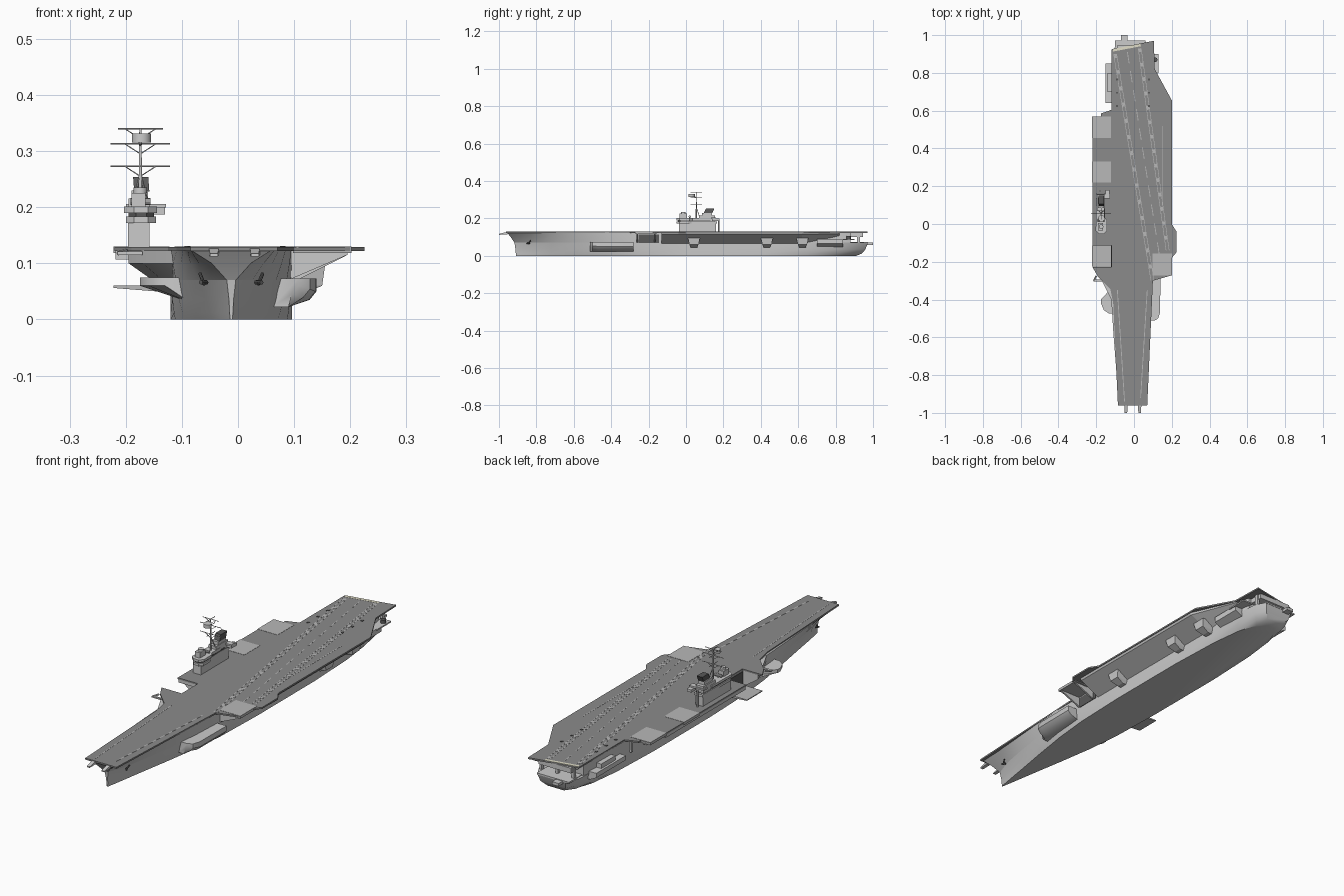
import bpy, bmesh, math
from mathutils import Vector

CX = -0.012  # hull centreline


def material(name, v):
    m = bpy.data.materials.new(name)
    m.diffuse_color = (*v, 1)
    return m


DECK = material("deck_grey", (.26, .26, .26))
LIGHT = material("light_grey", (.48, .48, .48))
DARK = material("dark_grey", (.10, .10, .10))
CREAM = material("cream", (.75, .73, .58))


def finish(name, bm, mat=None, smooth=False):
    bmesh.ops.recalc_face_normals(bm, faces=bm.faces)
    me = bpy.data.meshes.new(name)
    bm.to_mesh(me)
    bm.free()
    ob = bpy.data.objects.new(name, me)
    bpy.context.collection.objects.link(ob)
    if mat:
        me.materials.append(mat)
    if smooth:
        bpy.ops.object.select_all(action='DESELECT')
        ob.select_set(True)
        bpy.context.view_layer.objects.active = ob
        bpy.ops.object.shade_smooth_by_angle(angle=math.radians(35))
    return ob


def loft(name, sections, mat=None, smooth=False):
    """Skin closed rings of 3D points and cap both ends."""
    bm = bmesh.new()
    rings = [[bm.verts.new(p) for p in s] for s in sections]
    for a, b in zip(rings, rings[1:]):
        for i in range(len(a)):
            j = (i + 1) % len(a)
            bm.faces.new((a[i], a[j], b[j], b[i]))
    bm.faces.new(rings[0])
    bm.faces.new(rings[-1])
    return finish(name, bm, mat, smooth)


def slab(name, outline, z0, z1, mat=None):
    return loft(name, [[(x, y, z) for x, y in outline] for z in (z0, z1)], mat)


def along_y(name, profile, y0, y1, mat=None):
    return loft(name, [[(x, y, z) for x, z in profile] for y in (y0, y1)], mat)


def box(name, x0, x1, y0, y1, z0, z1, mat=None):
    return slab(name, [(x0, y0), (x1, y0), (x1, y1), (x0, y1)], z0, z1, mat)


def rod(name, p, q, r, n=8, mat=None, r2=None):
    p, q = Vector(p), Vector(q)
    d = (q - p).normalized()
    u = d.orthogonal().normalized()
    v = d.cross(u)
    ring = lambda c, rad: [c + rad * (u * math.cos(2 * math.pi * i / n) + v * math.sin(2 * math.pi * i / n))
                           for i in range(n)]
    return loft(name, [ring(p, r), ring(q, r if r2 is None else r2)], mat, n > 8)


def hull(name, levels):
    """Each level: z, then (y, half width) stations from stem to stern."""
    rings = []
    for z, st in levels:
        rings.append([(CX + w, y, z) for y, w in st] + [(CX - w, y, z) for y, w in reversed(st)])
    return loft(name, rings, None, True)


# lower hull with raked stem and rounded counter stern
ys = (-.83, -.72, -.58, -.42, -.25, 0, .4, .65, .8)


def level(z, stem, widths, *stern):
    return z, [stem] + list(zip(ys, widths)) + list(stern)


hull("lower_hull", [
    level(0, (-.91, .002), (.016, .034, .058, .083, .1, .108, .108, .098, .08), (.88, .052), (.91, .02)),
    level(.012, (-.91, .003), (.019, .038, .063, .087, .102, .108, .108, .102, .09), (.9, .07), (.94, .04)),
    level(.035, (-.912, .004), (.024, .045, .07, .093, .105, .108, .108, .106, .1), (.91, .085), (.96, .062)),
    level(.07, (-.917, .008), (.038, .058, .08, .099, .107, .108, .108, .108, .106), (.92, .097), (.972, .07))])
# upper hull flaring up to the flight deck
hull("upper_hull", [
    level(.07, (-.917, .008), (.038, .058, .08, .099, .107, .108, .108, .108, .105), (.86, .1), (.88, .095)),
    level(.1, (-.937, .035), (.058, .073, .09, .104, .108, .108, .108, .108, .105), (.86, .1), (.88, .095)),
    level(.124, (-.957, .073), (.078, .086, .097, .107, .108, .108, .108, .108, .105), (.86, .1), (.88, .095))])

# flight deck with the notch for the lowered lift
slab("flight_deck", [
    (-.085, -.962), (.07, -.962), (.1, -.3), (.2, -.272), (.2, -.18), (.225, -.15), (.225, -.04),
    (.2, 0), (.2, .655), (.11, .82), (.105, .97), (-.118, .925), (-.118, .605), (-.175, .585),
    (-.175, .57), (-.22, .57), (-.22, -.113), (-.12, -.113), (-.12, -.228), (-.22, -.228),
    (-.19, -.28), (-.125, -.345), (-.11, -.42)], .122, .129, DECK)

# lifts
for i, (x0, x1, y0, y1, z) in enumerate([(-.222, -.122, .455, .57, .13), (-.222, -.122, .22, .33, .13),
                                         (.098, .202, -.272, -.155, .13), (-.222, -.122, -.225, -.115, .06)]):
    along_y(f"lift_{i}", [(x0, z), (x1, z), (x1, z - .012), (x0, z - (.012 if i < 3 else .004))], y0, y1, LIGHT)
    if i == 2:
        for y in (y0 + .008, y1 - .016):
            along_y("lift_bracket", [(.09, .122), (.195, .122), (.195, .115), (.09, .07)], y, y + .008)
box("port_lift_door", -.1225, -.118, -.23, -.11, .065, .118, DARK)
box("starboard_lift_door", .094, .0975, -.255, -.145, .068, .115, DARK)

# sloped overhang on the starboard side with chutes under it
slope = [(.085, .123), (.197, .123), (.192, .113), (.085, .06)]
along_y("starboard_overhang", slope, -.13, .62)
loft("starboard_overhang_rear", [[(x, .62, z) for x, z in slope],
                                 [(.08, .82, .123), (.108, .82, .123), (.106, .82, .118), (.08, .82, .1)]])
for y in (.01, .4, .59):
    loft("starboard_chute", [[(x, y + s, z) for s in (a, .065 - a)] + [(.09, y + .065 - a, z), (.09, y + a, z)]
                             for x, z, a in ((.115, .045, .015), (.15, .06, .008), (.155, .095, 0))])

# port overhang, supports and slab below the deck edge
box("port_edge_slab", -.218, -.115, -.11, .455, .107, .123)
wedge = [(-.11, .123), (-.195, .123), (-.195, .1), (-.11, .04)]
along_y("port_support_mid", wedge, -.1, .21)
along_y("port_support_rear", wedge, .335, .45)
loft("port_support_front", [[(-.09, -.42, .123), (-.11, -.42, .123), (-.11, -.42, .1), (-.09, -.42, .06)],
                            [(-.1, -.3, .123), (-.17, -.3, .123), (-.17, -.3, .1), (-.1, -.3, .04)],
                            [(x, -.232, z) for x, z in wedge]], None, True)
for y in (.225, .315, .465, .56):
    box("port_post", -.128, -.115, y, y + .01, .06, .123)

# boat and gun sponsons
loft("starboard_front_sponson", [
    [(.07, y, .073), (x, y, .073), (x, y, zb), (x - .012, y, zb - .015), (.09, y, .022), (.06, y, .022)]
    for y, x, zb in ((-.512, .108, .06), (-.5, .128, .054), (-.47, .138, .05), (-.28, .14, .05))], None, True)
loft("port_front_sponson", [
    [(-.09, y, .075), (x, y, .075), (x, y, .06), (-.085, y, .03)]
    for y, x in ((-.475, -.13), (-.455, -.16), (-.42, -.175), (-.4, -.175), (-.34, -.12))], None, True)
along_y("port_rear_sponson", [(-.1, .08), (-.15, .08), (-.15, .06), (-.12, .045), (-.1, .045)], .64, .85)
box("port_rear_locker", -.14, -.115, .7, .8, .08, .1)
along_y("starboard_rear_sponson", [(.08, .09), (.125, .09), (.125, .065), (.09, .048), (.08, .048)], .7, .84)
box("starboard_rear_platform", .08, .13, .8, .9, .084, .09)
rod("rear_mount", (.112, .87, .09), (.112, .87, .105), .012, 12, DARK)

# stern gallery and fantail
box("fantail_platform", -.1, .06, .88, .972, .066, .073)
box("stern_gallery", -.09, .07, .87, .945, .1, .123)
box("stern_outrigger", -.068, -.035, .95, 1.0, .057, .07)
for x in (-.095, -.015, .065):
    box("stern_post", x, x + .012, .915, .93, .07, .123)

# bow bridle horns and anchors
for x in (-.043, .03):
    loft("bridle_horn", [[(x - .009, -.955, z) for z in (.115, .128)] + [(x + .009, -.955, z) for z in (.128, .115)],
                         [(x - .007, -1.0, z) for z in (.112, .117)] + [(x + .007, -1.0, z) for z in (.117, .112)]])
for s in (-1, 1):
    x = CX + s * .056
    rod("anchor_shank", (x, -.83, .082), (x - s * .008, -.845, .062), .003, 8, DARK)
    rod("anchor_fluke", (x - s * .002, -.85, .066), (x - s * .012, -.835, .066), .004, 8, DARK)
box("whip_aerial_base", -.215, -.17, -.305, -.295, .115, .121)
rod("whip_aerial", (-.213, -.3, .118), (-.2, -.275, .122), .004)

# deck markings
Z = .1296


def strip(name, p, q, w, mat=LIGHT):
    p, q = Vector(p), Vector(q)
    n = Vector((-(q - p).y, (q - p).x)).normalized() * w / 2
    return slab(name, [p - n, q - n, q + n, p + n], .128, Z, mat)


for p, q in [((-.1, .9), (.098, -.3)), ((.03, .93), (.178, -.14))]:
    p, q = Vector(p), Vector(q)
    for dx in (-.008, .008):
        strip("runway_edge", p + Vector((dx, 0)), q + Vector((dx, 0)), .003)
    for i in range(14):
        strip("runway_dash", p.lerp(q, i / 14), p.lerp(q, i / 14 + .018), .012)
for i in range(11):
    a, b = Vector((-.035, .91)), Vector((.14, -.2))
    strip("runway_centre", a.lerp(b, i / 11), a.lerp(b, (i + .6) / 11), .004)
for p, q in [((-.088, -.35), (-.05, -.94)), ((.07, -.35), (.035, -.92)), ((.15, .52), (.15, .1))]:
    strip("catapult_track", p, q, .004)
strip("stern_round_down", (-.112, .92), (.035, .948), .014, CREAM)
for y in (.62, .69, .76):
    for x in (-.09, .08):
        box("wire_sheave", x - .005, x + .005, y, y + .01, .128, .131, DARK)

# island
IX = -.174
box("island_base", -.196, -.158, -.038, .16, .127, .172)
slab("island_mid", [(-.2, -.035), (-.185, -.05), (-.16, -.05), (-.146, -.035), (-.146, .01), (-.155, .03),
                    (-.155, .165), (-.198, .165)], .172, .183)
slab("bridge_windows", [(-.195, -.03), (-.182, -.044), (-.163, -.044), (-.15, -.03), (-.158, .155), (-.195, .155)],
     .183, .19, DARK)
slab("bridge_roof", [(-.203, -.036), (-.185, -.052), (-.16, -.052), (-.144, -.036), (-.144, .02), (-.155, .035),
                     (-.155, .1), (-.2, .1)], .19, .201)
box("aft_house", -.195, -.157, .07, .155, .185, .215)
box("aft_wing", -.2, -.128, .135, .16, .199, .206)
box("aft_director", -.152, -.13, .14, .18, .187, .199)
box("front_director", -.19, -.165, -.035, .005, .2, .225)
rod("director_drum", (IX, -.015, .225), (IX, -.015, .235), .012, 16)
box("funnel", -.19, -.16, .085, .14, .2, .23)
loft("funnel_cap", [[(x, y, z) for x, y in ((-.185 + d, .095 + s), (-.158 + d, .095 + s),
                                            (-.158 + d, .14 + s), (-.185 + d, .14 + s))]
                    for z, d, s in ((.228, 0, 0), (.254, -.002, .012))], DARK)
rod("aft_pole", (-.18, .175, .127), (-.18, .175, .2), .004)
# mast, yards and radar
MY = .055
rod("mast", (IX, MY, .2), (IX, MY, .34), .0035, 12, None, .002)
for z, h in ((.273, .053), (.313, .053), (.34, .04)):
    rod("yard", (IX - h, MY, z), (IX + h, MY, z), .0014, 6)
    rod("fore_yard", (IX, MY - .03, z), (IX, MY + .03, z), .0014, 6)
    for s in (-1, 1):
        rod("yard_brace", (IX, MY, z - .018), (IX + s * .028, MY, z), .001, 6)
        rod("mast_leg", (IX + s * .015, MY + .02, .2), (IX, MY, .26), .002, 6)
rod("radar_drum", (IX + .002, .03, .315), (IX + .002, .03, .331), .017, 20)
rod("radar_arm", (IX, MY, .312), (IX, .03, .316), .003)
rod("bridge_radar", (IX - .018, .02, .21), (IX + .018, .02, .21), .006, 10)
rod("bridge_radar_post", (IX, .02, .2), (IX, .02, .21), .003)
